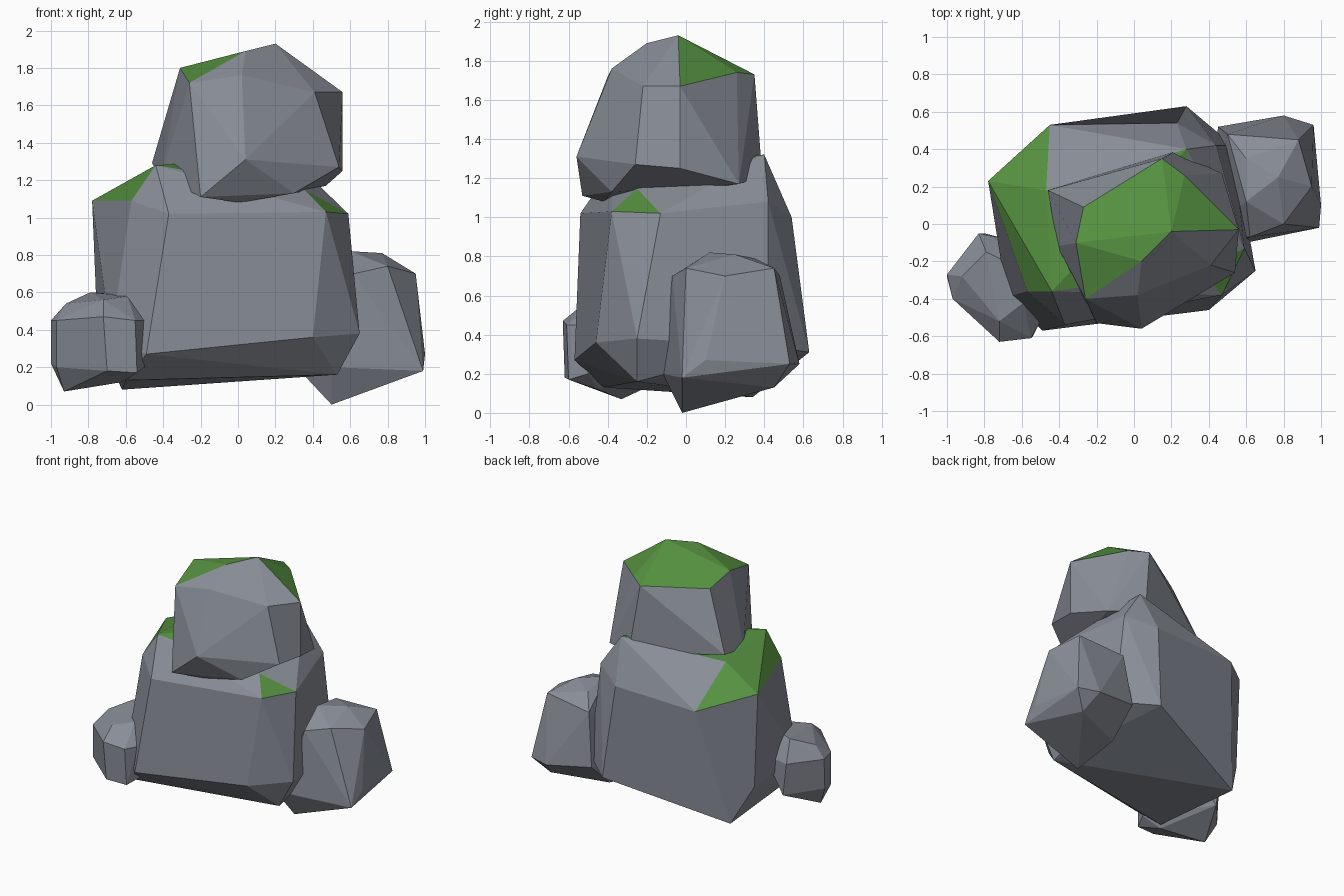
import bpy, bmesh, math


def material(name, rgb):
    m = bpy.data.materials.new(name)
    m.diffuse_color = (*rgb, 1)
    return m


stone = material("stone", (0.25, 0.27, 0.31))
moss = material("moss", (0.09, 0.28, 0.05))


def rock(name, corners, mossy=(), dents=()):
    """Faceted boulder: convex hull of its corners; faces inside a mossy corner group turn green.
    Each dent turns the hull edge between two corners, making a shallow hollow there."""
    bm = bmesh.new()
    verts = [bm.verts.new(c) for c in corners]
    co = [v.co.to_tuple() for v in verts]
    bmesh.ops.convex_hull(bm, input=verts)
    bmesh.ops.delete(bm, geom=[v for v in bm.verts if not v.link_faces], context='VERTS')
    for a, b in dents:
        for e in bm.edges[:]:
            if {v.co.to_tuple() for v in e.verts} == {co[a], co[b]}:
                bmesh.utils.edge_rotate(e, True)
                break
    for f in bm.faces:
        cs = {v.co.to_tuple() for v in f.verts}
        f.material_index = int(any(cs <= {co[i] for i in g} for g in mossy))
    bmesh.ops.dissolve_limit(bm, angle_limit=math.radians(7), verts=bm.verts[:],
                             edges=bm.edges[:], delimit={'MATERIAL'})
    bmesh.ops.recalc_face_normals(bm, faces=bm.faces[:])
    me = bpy.data.meshes.new(name)
    bm.to_mesh(me)
    bm.free()
    me.materials.append(stone)
    me.materials.append(moss)
    ob = bpy.data.objects.new(name, me)
    bpy.context.collection.objects.link(ob)
    return ob


# Large base boulder, moss on the left shoulder, top and front right corner
rock("base_boulder", [
    (-0.78, 0.23, 1.09), (-0.57, -0.36, 1.09), (-0.44, -0.36, 1.28), (-0.47, 0.18, 1.24),
    (-0.45, 0.53, 0.98), (0.28, 0.40, 1.32), (0.36, -0.25, 1.145), (0.59, -0.13, 1.02),
    (0.47, -0.38, 1.03),
    (0.23, 0.54, 1.00), (0.44, 0.42, 1.08), (-0.37, -0.54, 1.02),
    (-0.49, -0.57, 0.27), (0.40, -0.46, 0.36), (0.65, -0.25, 0.38), (0.53, -0.25, 0.16),
    (-0.68, -0.39, 0.36), (-0.60, -0.42, 0.13), (-0.75, 0.23, 0.36), (-0.62, 0.34, 0.08),
    (0.28, 0.63, 0.31), (0.53, 0.42, 0.34),
], mossy=[(0, 3, 4), (0, 1, 2, 3), (2, 3, 5, 6), (6, 7, 8)], dents=[(4, 20)])

# Upper boulder with a mossy cap
rock("top_boulder", [
    (-0.31, -0.10, 1.80), (-0.27, 0.09, 1.72), (0.15, 0.35, 1.73), (0.27, 0.26, 1.74),
    (0.56, -0.03, 1.67), (0.20, -0.04, 1.93), (0.04, -0.20, 1.89), (-0.26, -0.40, 1.72),
    (0.02, -0.38, 1.76), (0.41, -0.22, 1.67), (0.04, -0.56, 1.31), (0.54, -0.26, 1.27),
    (0.56, -0.03, 1.25), (0.47, 0.27, 1.17), (0.22, 0.39, 1.21), (-0.46, 0.18, 1.29),
    (-0.41, -0.12, 1.22), (-0.20, -0.53, 1.11), (0.01, -0.42, 1.08), (0.30, -0.38, 1.13),
], mossy=[range(8)], dents=[(0, 15), (4, 11)])

# Medium boulder on the right
rock("right_boulder", [
    (0.95, 0.20, 0.70), (0.88, 0.45, 0.74), (0.80, 0.00, 0.74), (0.60, 0.12, 0.82),
    (0.77, 0.25, 0.81), (0.60, 0.35, 0.79), (0.50, 0.48, 0.70), (0.62, -0.07, 0.70),
    (0.96, 0.53, 0.25), (0.80, 0.58, 0.25), (1.00, 0.10, 0.27), (0.99, -0.02, 0.18),
    (0.50, -0.12, 0.20), (0.36, -0.05, 0.15), (0.50, -0.02, 0.00), (0.85, 0.45, 0.13),
    (0.45, 0.52, 0.30), (0.45, 0.30, 0.10),
])

# Small boulder at the front left
rock("left_boulder", [
    (-1.00, -0.27, 0.45), (-0.97, -0.40, 0.45), (-0.72, -0.63, 0.47), (-0.55, -0.61, 0.45),
    (-0.50, -0.52, 0.45), (-0.83, -0.05, 0.45), (-0.60, -0.10, 0.45),
    (-0.92, -0.28, 0.54), (-0.72, -0.52, 0.56), (-0.79, -0.15, 0.60), (-0.59, -0.42, 0.58),
    (-0.58, -0.25, 0.59), (-1.00, -0.28, 0.22), (-0.97, -0.40, 0.20), (-0.70, -0.62, 0.18),
    (-0.54, -0.60, 0.17), (-0.50, -0.50, 0.20), (-0.93, -0.33, 0.07), (-0.62, -0.45, 0.12),
    (-0.80, -0.05, 0.20),
])
